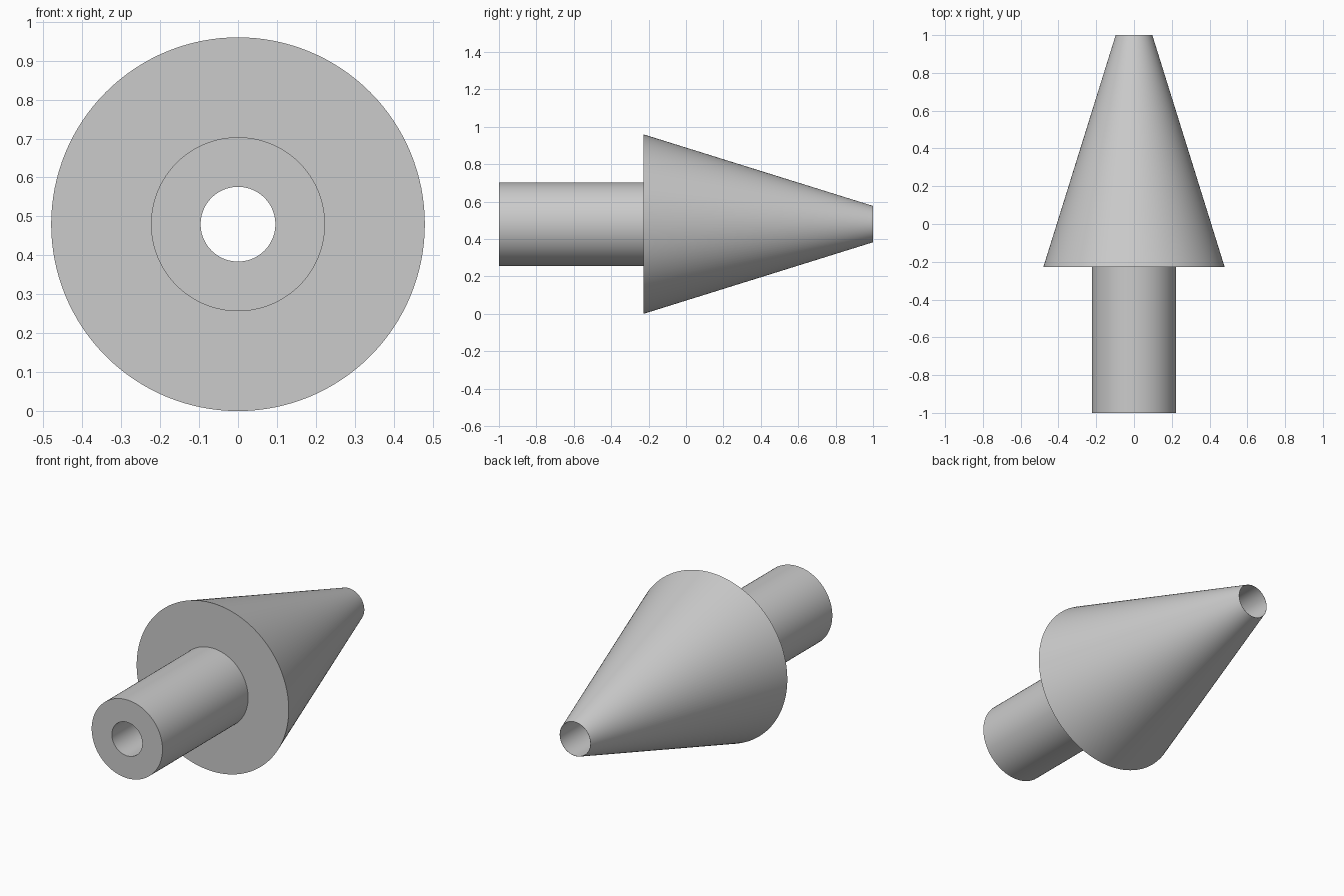
import bpy
import bmesh
import math
from mathutils import Vector

SEGMENTS = 128
AXIS_Z = 0.48          # height of the turning axis
BORE = 0.096           # radius of the through hole
SHAFT = 0.2235         # radius of the shank
FLARE = 0.48           # widest radius of the cone
TIP = 0.097            # thin rim at the cone's tip
SHOULDER_Y = -0.228    # where shank meets cone

cube = bpy.data.objects.get("Cube")
if cube:
    bpy.data.objects.remove(cube, do_unlink=True)

# Plain grey material
grey = bpy.data.materials.new("plain grey")
grey.use_nodes = True
colour = (0.6, 0.6, 0.6, 1.0)
grey.diffuse_color = colour
grey.node_tree.nodes["Principled BSDF"].inputs["Base Color"].default_value = colour

# Closed half section (radius, y): bore, shank, shoulder, cone
section = [(BORE, -1), (SHAFT, -1), (SHAFT, SHOULDER_Y),
           (FLARE, SHOULDER_Y), (TIP, 1), (BORE, 1)]

# Turn the section around the front-to-back axis
bm = bmesh.new()
verts = [bm.verts.new((r, y, AXIS_Z)) for r, y in section]
edges = [bm.edges.new((v, verts[(i + 1) % len(verts)])) for i, v in enumerate(verts)]
bmesh.ops.spin(bm, geom=verts + edges, cent=Vector((0, 0, AXIS_Z)), axis=Vector((0, 1, 0)),
               angle=math.tau, steps=SEGMENTS, use_merge=False)
bmesh.ops.remove_doubles(bm, verts=bm.verts, dist=0.0002)
bmesh.ops.recalc_face_normals(bm, faces=bm.faces)
mesh = bpy.data.meshes.new("hollow_cone_plug")
bm.to_mesh(mesh)
bm.free()
mesh.materials.append(grey)

plug = bpy.data.objects.new("hollow_cone_plug", mesh)
bpy.context.collection.objects.link(plug)

# Smooth round walls, crisp rims
bpy.ops.object.select_all(action='DESELECT')
plug.select_set(True)
bpy.context.view_layer.objects.active = plug
bpy.ops.object.shade_smooth_by_angle(angle=math.radians(30))
